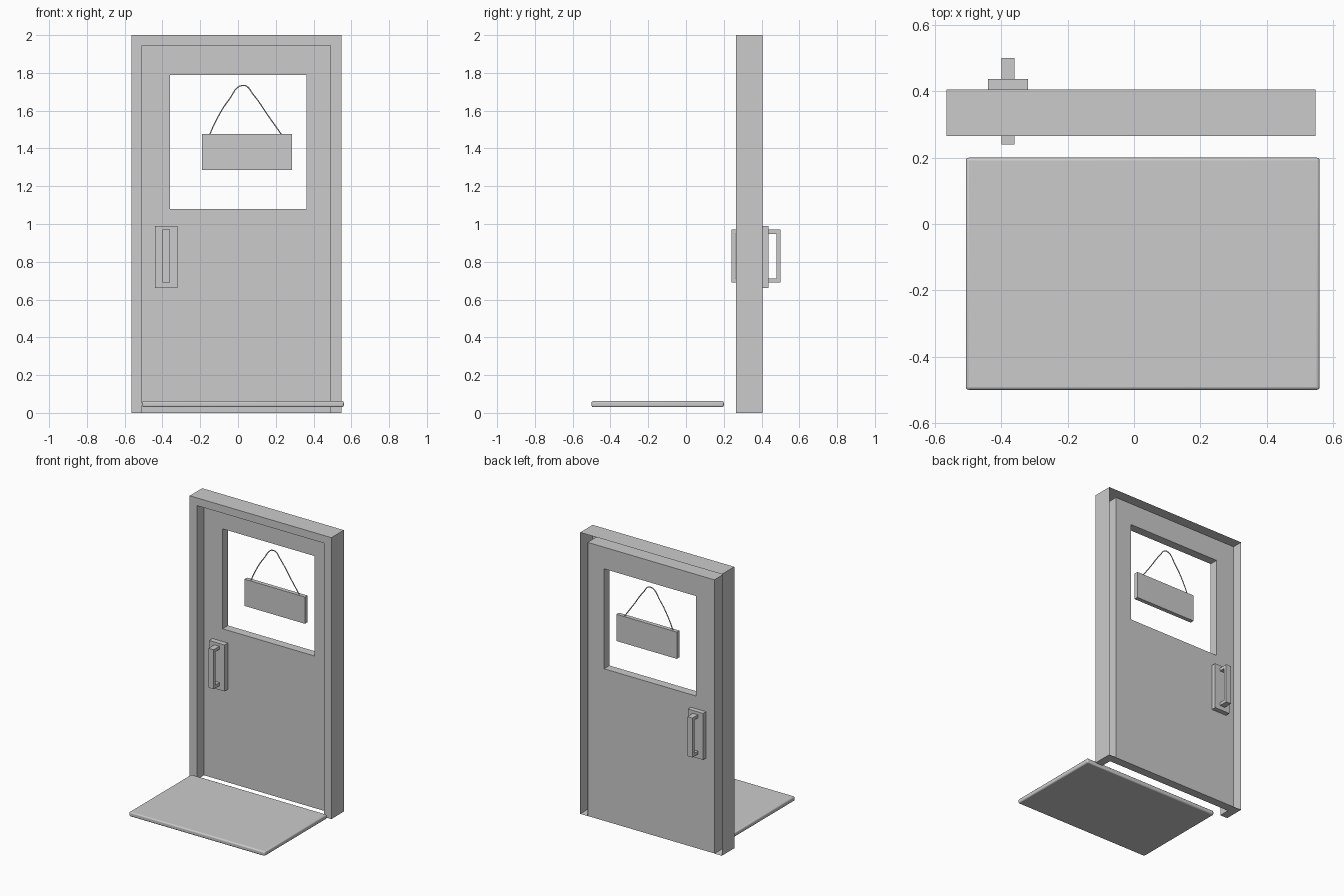
import bpy, bmesh
from mathutils import Vector

if "Cube" in bpy.data.objects:
    bpy.data.objects.remove(bpy.data.objects["Cube"])


def finish(name, bm):
    bmesh.ops.recalc_face_normals(bm, faces=bm.faces)
    mesh = bpy.data.meshes.new(name)
    bm.to_mesh(mesh)
    bm.free()
    ob = bpy.data.objects.new(name, mesh)
    bpy.context.collection.objects.link(ob)
    return ob


def box(name, x, y, z):
    bm = bmesh.new()
    bmesh.ops.create_cube(bm, size=1)
    for v in bm.verts:
        v.co = [(a + b) / 2 + c * (b - a) for c, (a, b) in zip(v.co, (x, y, z))]
    return finish(name, bm)


def extrude(name, points, offset, open_end=False):
    """Extrude a flat outline; open_end leaves the far side without a cap."""
    bm = bmesh.new()
    face = bm.faces.new([bm.verts.new(p) for p in points])
    bm.normal_update()
    res = bmesh.ops.extrude_face_region(bm, geom=[face], use_keep_orig=True)
    new = res["geom"]
    bmesh.ops.translate(bm, vec=Vector(offset),
                        verts=[g for g in new if isinstance(g, bmesh.types.BMVert)])
    if open_end:
        cap = [g for g in new if isinstance(g, bmesh.types.BMFace)]
        bmesh.ops.delete(bm, geom=cap, context='FACES_ONLY')
    return finish(name, bm)


# Door frame: hollow U-shaped casing, open at the back
L, R, IL, IR, TOP = -0.565, 0.548, -0.507, 0.49, 1.945
outline = [(L, 0), (L, 2), (R, 2), (R, 0), (IR, 0), (IR, TOP), (IL, TOP), (IL, 0)]
extrude("door_frame", [(x, 0.265, z) for x, z in outline], (0, 0.14, 0), True)

# Door leaf with window opening
bm = bmesh.new()
rects = [((IL, IR), (0, TOP)), ((-0.36, 0.362), (1.08, 1.79))]
rings = [[bm.verts.new((x[i], y, z[j])) for i, j in ((0, 0), (1, 0), (1, 1), (0, 1))]
         for x, z in rects for y in (0.342, 0.403)]
of, ob_, inf, inb = rings
for a, b in ((of, inf), (inf, inb), (inb, ob_), (ob_, of)):
    for i in range(4):
        j = (i + 1) % 4
        bm.faces.new((a[i], a[j], b[j], b[i]))
finish("door_leaf", bm)

# Handle plates and pull handles on both sides
for side, door, plate, grip, tip in (("front", 0.342, 0.305, 0.262, 0.24),
                                     ("back", 0.403, 0.437, 0.478, 0.50)):
    box("handle_plate_" + side, (-0.44, -0.32), sorted((door, plate)), (0.66, 0.99))
    prof = [(plate, 0.69), (tip, 0.69), (tip, 0.97), (plate, 0.97),
            (plate, 0.948), (grip, 0.948), (grip, 0.712), (plate, 0.712)]
    extrude("pull_handle_" + side, [(-0.40, y, z) for y, z in prof], (0.04, 0, 0))

# Hanging sign board
box("sign_board", (-0.19, 0.285), (0.345, 0.374), (1.287, 1.477))

# Cord holding the sign
cu = bpy.data.curves.new("sign_cord", 'CURVE')
cu.dimensions = '3D'
cu.bevel_depth = 0.0035
cu.bevel_resolution = 1
cu.resolution_u = 6
cu.use_fill_caps = True
path = [(-0.15, 1.474), (-0.115, 1.55), (-0.06, 1.65), (0.028, 1.734),
        (0.085, 1.68), (0.155, 1.58), (0.23, 1.474)]
path[2] = (-0.05, 1.655)
sp = cu.splines.new('BEZIER')
sp.bezier_points.add(len(path) - 1)
for p, (x, z) in zip(sp.bezier_points, path):
    p.co = (x, 0.36, z)
    p.handle_left_type = p.handle_right_type = 'AUTO'
bpy.context.collection.objects.link(bpy.data.objects.new("sign_cord", cu))

# Door mat with rounded edges
mat = box("door_mat", (-0.507, 0.56), (-0.50, 0.20), (0.03, 0.062))
bev = mat.modifiers.new("round", 'BEVEL')
bev.width = 0.009
bev.segments = 3
bpy.context.view_layer.objects.active = mat
mat.select_set(True)
bpy.ops.object.shade_smooth_by_angle()
